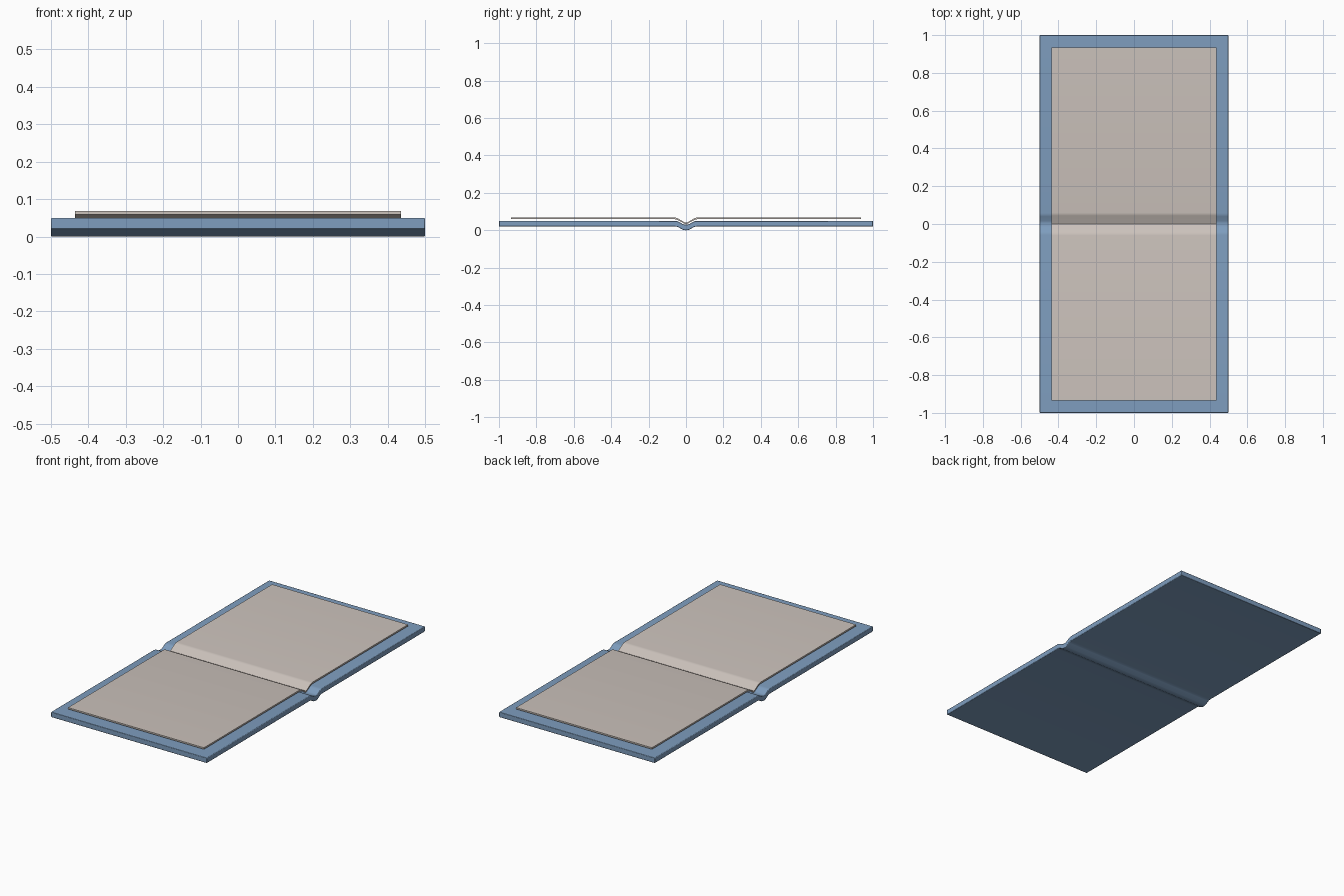
import bpy, bmesh, math

if "Cube" in bpy.data.objects:
    bpy.data.objects.remove(bpy.data.objects["Cube"])

def material(name, rgb):
    m = bpy.data.materials.new(name)
    m.diffuse_color = (*rgb, 1)
    m.use_nodes = True
    m.node_tree.nodes["Principled BSDF"].inputs["Base Color"].default_value = m.diffuse_color
    return m

blue = material("cover blue", (0.21, 0.34, 0.52))
paper = material("paper grey", (0.60, 0.54, 0.50))

def fold(half_len, z, drop, points):
    """Half profile (y, z) from the centre outwards, mirrored to a full line."""
    half = [(y, z - drop * k) for y, k in points] + [(half_len, z)]
    return [(-y, h) for y, h in reversed(half[1:])] + half

def sheet(name, half_width, bottom, top, mat, bevel):
    """Extrude the strip between two profile lines along x."""
    bm = bmesh.new()
    rows = []
    for x in (-half_width, half_width):
        rows.append([[bm.verts.new((x, y, z)) for y, z in line] for line in (bottom, top)])
    (lb, lt), (rb, rt) = rows
    n = len(bottom)
    for i in range(n - 1):
        j = i + 1
        bm.faces.new((lt[i], rt[i], rt[j], lt[j]))
        bm.faces.new((lb[i], lb[j], rb[j], rb[i]))
        bm.faces.new((lb[i], lt[i], lt[j], lb[j]))
        bm.faces.new((rb[i], rb[j], rt[j], rt[i]))
    for k in (0, n - 1):
        bm.faces.new((lb[k], rb[k], rt[k], lt[k]))
    bmesh.ops.recalc_face_normals(bm, faces=bm.faces)
    me = bpy.data.meshes.new(name)
    bm.to_mesh(me)
    bm.free()
    me.materials.append(mat)
    ob = bpy.data.objects.new(name, me)
    bpy.context.collection.objects.link(ob)
    if bevel:
        b = ob.modifiers.new("soft edges", 'BEVEL')
        b.width = bevel
        b.segments = 2
        b.limit_method = 'ANGLE'
        b.angle_limit = math.radians(50)
    bpy.context.view_layer.objects.active = ob
    ob.select_set(True)
    bpy.ops.object.shade_smooth_by_angle(angle=math.radians(35))
    ob.select_set(False)

# Valley shapes: (distance from centre, share of full depth)
soft = [(0, 1), (0.008, 0.98), (0.016, 0.87), (0.04, 0.22), (0.048, 0.06), (0.058, 0)]
sharp = [(0, 1), (0.006, 0.93), (0.044, 0.15), (0.052, 0.04), (0.06, 0)]

# Padded cover with a rounded spine crease
sheet("cover", 0.5, fold(1.0, 0.02, 0.02, soft), fold(1.0, 0.05, 0.02, soft), blue, 0.003)

# Thin page spread lying just above the cover
sheet("pages", 0.436, fold(0.935, 0.059, 0.027, sharp), fold(0.935, 0.068, 0.028, sharp), paper, 0)
